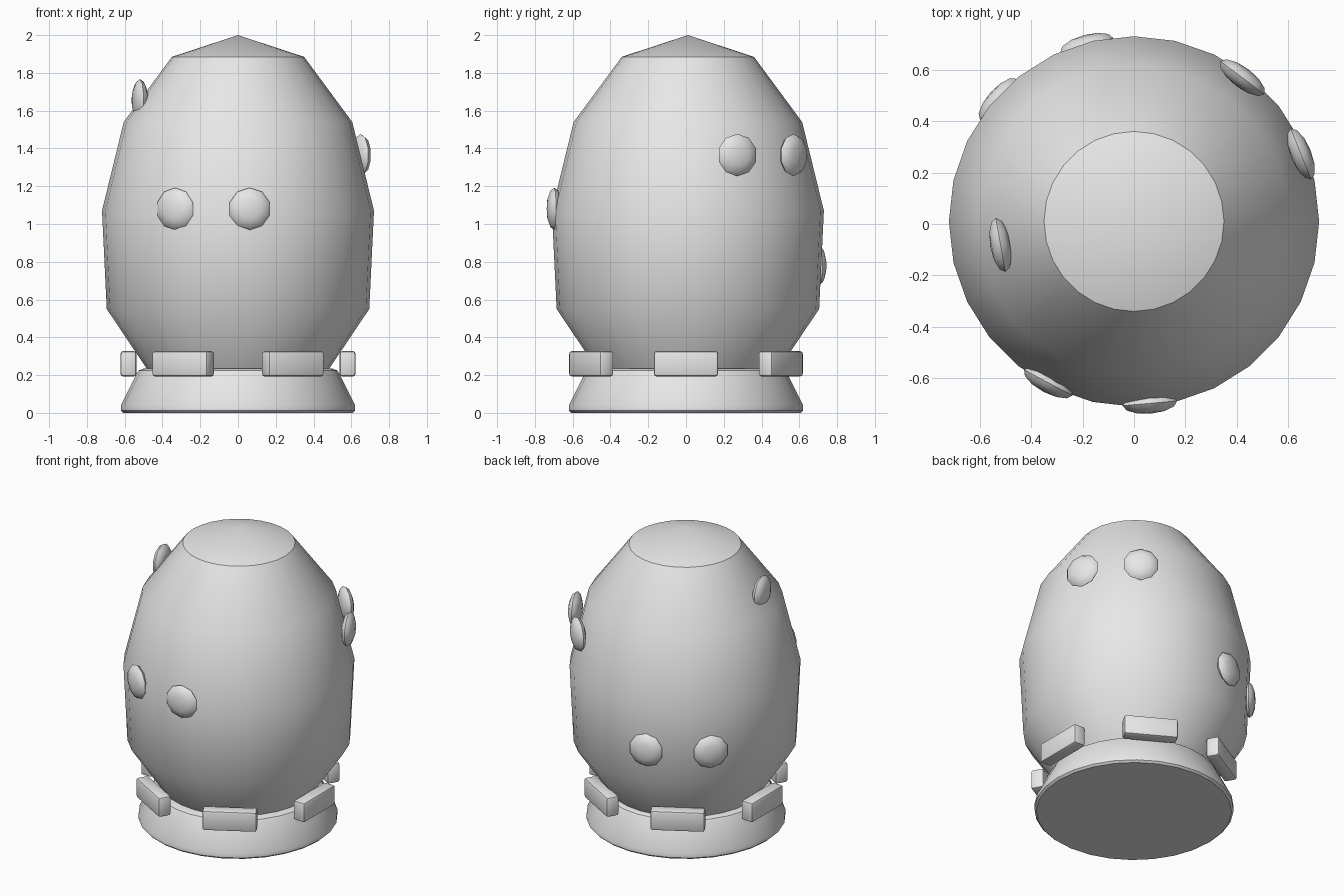
import bpy, bmesh, math
from mathutils import Matrix

cube = bpy.data.objects.get("Cube")
if cube:
    bpy.data.objects.remove(cube, do_unlink=True)

SIDES = 28
BODY_Y = 0.01

# One plain grey for everything
grey = bpy.data.materials.new("plain_grey")
grey.use_nodes = True
colour = (0.8, 0.8, 0.8, 1)
grey.diffuse_color = colour
grey.node_tree.nodes["Principled BSDF"].inputs["Base Color"].default_value = colour


def add_object(name, bm, angle):
    bmesh.ops.recalc_face_normals(bm, faces=bm.faces)
    mesh = bpy.data.meshes.new(name)
    bm.to_mesh(mesh)
    bm.free()
    mesh.materials.append(grey)
    obj = bpy.data.objects.new(name, mesh)
    bpy.context.collection.objects.link(obj)
    bpy.ops.object.select_all(action='DESELECT')
    obj.select_set(True)
    bpy.context.view_layer.objects.active = obj
    bpy.ops.object.shade_smooth_by_angle(angle=math.radians(angle))
    return obj


def lathe(name, profile, angle):
    """Spin (radius, height) points about z; radius 0 closes to a point."""
    bm = bmesh.new()
    verts = [bm.verts.new((r, 0, z)) for r, z in profile]
    edges = [bm.edges.new(pair) for pair in zip(verts, verts[1:])]
    bmesh.ops.spin(bm, geom=verts + edges, cent=(0, 0, 0), axis=(0, 0, 1),
                   angle=math.tau, steps=SIDES, use_merge=True)
    bmesh.ops.remove_doubles(bm, verts=bm.verts, dist=1e-4)
    return add_object(name, bm, angle)


# Egg-shaped body with a shallow cone cap
body = lathe("body", [(0, 0.2), (0.46, 0.2), (0.695, 0.55), (0.72, 1.07),
                      (0.605, 1.54), (0.35, 1.885), (0, 2)], 34)
body.location.y = BODY_Y

# Flared foot with softened rims
lathe("base", [(0, 0), (0.607, 0), (0.62, 0.012), (0.62, 0.04),
               (0.535, 0.21), (0.525, 0.225), (0.5, 0.235), (0, 0.235)], 34)

# Ring of six rounded blocks around the foot
for i in range(6):
    bm = bmesh.new()
    bmesh.ops.create_cube(bm, size=1, matrix=Matrix.Diagonal((0.085, 0.34, 0.135, 1)))
    bmesh.ops.bevel(bm, geom=bm.edges[:], offset=0.015, segments=2,
                    profile=0.5, affect='EDGES')
    turn = Matrix.Rotation(i * math.tau / 6, 4, 'Z')
    bm.transform(turn @ Matrix.Translation((0.58, 0, 0.26)))
    add_object(f"ring_block_{i + 1}", bm, 30)

# Lens-shaped spots: compass angle, distance from the axis, height
SPOTS = [(-85, 0.71, 1.08), (-118, 0.71, 1.08),
         (22, 0.7, 1.365), (53, 0.7, 1.365),
         (105, 0.71, 0.78), (138, 0.71, 0.78),
         (190, 0.527, 1.655)]
for i, (heading, reach, height) in enumerate(SPOTS):
    bm = bmesh.new()
    bmesh.ops.create_uvsphere(bm, u_segments=10, v_segments=6, radius=0.112)
    place = (Matrix.Translation((0, BODY_Y, 0))
             @ Matrix.Rotation(math.radians(heading), 4, 'Z')
             @ Matrix.Translation((reach, 0, height))
             @ Matrix.Rotation(math.pi / 2, 4, 'Y')
             @ Matrix.Rotation(math.pi / 2, 4, 'Z')
             @ Matrix.Diagonal((1, 1, 0.36, 1)))
    bm.transform(place)
    add_object(f"spot_{i + 1}", bm, 40)
